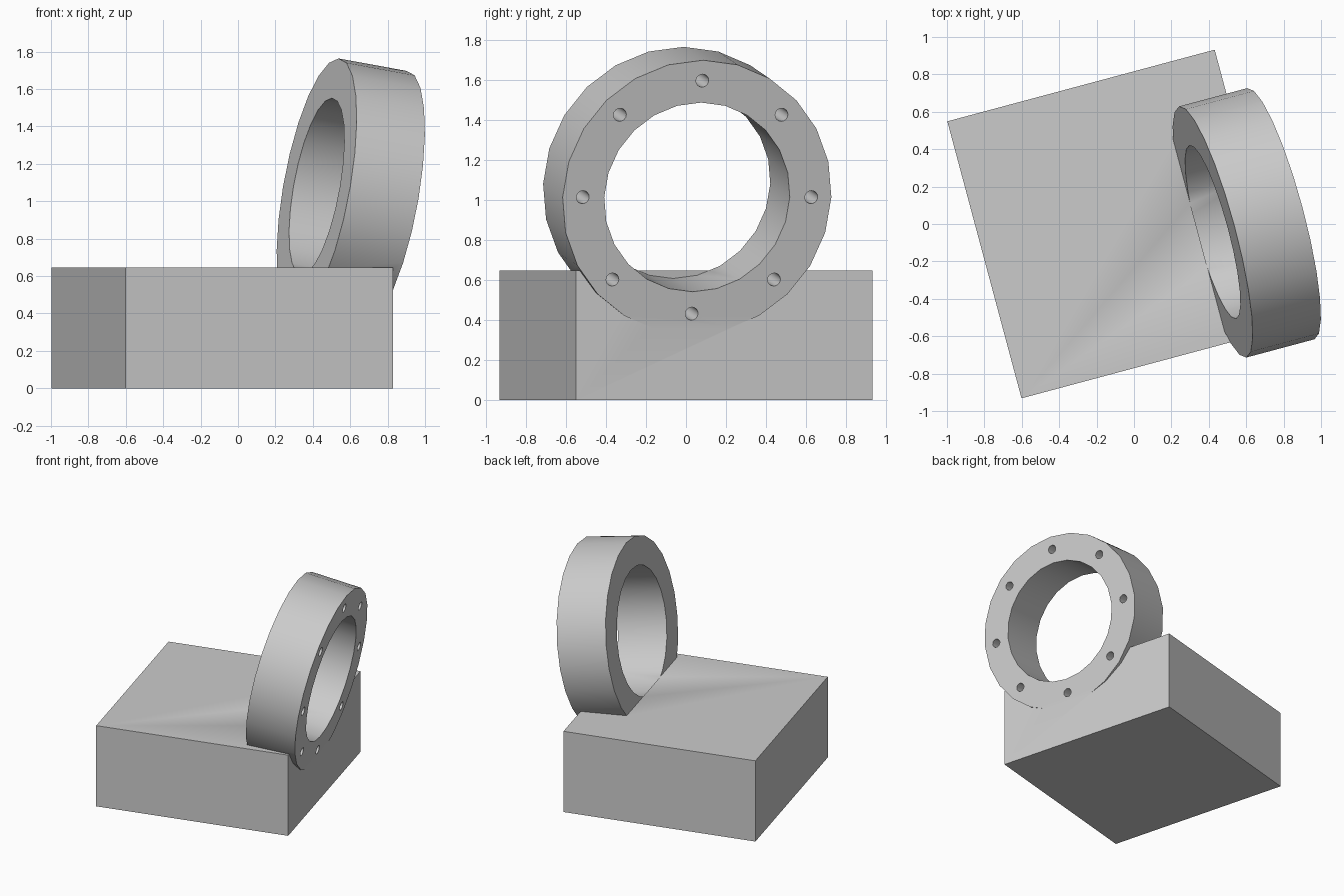
import bpy
from math import radians, sin, cos, tau
from mathutils import Vector, Matrix

default = bpy.data.objects.get("Cube")
if default:
    bpy.data.objects.remove(default, do_unlink=True)

grey = bpy.data.materials.new("plain_grey")
grey.use_nodes = True
grey.diffuse_color = (0.6, 0.6, 0.6, 1)
grey.node_tree.nodes["Principled BSDF"].inputs["Base Color"].default_value = (0.6, 0.6, 0.6, 1)

TURN, TILT = radians(15), radians(10)
WIDTH, OUTER, BORE = 0.383, 0.695, 0.48

# Frame on the ring's outer face: local z runs out along the axis, local x points up
frame = (Matrix.Translation((0.785, 0.055, 1.0125))
         @ Matrix.Rotation(TURN, 4, 'Z')
         @ Matrix.Rotation(radians(90) + TILT, 4, 'Y'))


def cylinder(name, radius, bottom, top, sides, offset=(0, 0)):
    """Cylinder along the ring axis, with a vertex on local x."""
    bpy.ops.mesh.primitive_cylinder_add(vertices=sides, radius=radius, depth=top - bottom)
    obj = bpy.context.object
    obj.name = name
    place = Matrix.Translation((offset[0], offset[1], (top + bottom) / 2))
    obj.matrix_world = frame @ place @ Matrix.Rotation(radians(90), 4, 'Z')
    return obj


def combine(target, tool, operation):
    """Apply a boolean and discard the tool."""
    tool.hide_render = True
    mod = target.modifiers.new(operation.title(), 'BOOLEAN')
    mod.operation, mod.solver, mod.object = operation, 'EXACT', tool
    bpy.context.view_layer.objects.active = target
    bpy.ops.object.modifier_apply(modifier=mod.name)
    bpy.data.objects.remove(tool, do_unlink=True)


# Base block
bpy.ops.mesh.primitive_cube_add(size=1, location=(-0.085, 0, 0.3225), rotation=(0, 0, TURN))
body = bpy.context.object
body.name = "block_with_flanged_ring"
body.scale = (1.48, 1.533, 0.645)
bpy.ops.object.transform_apply(location=False, rotation=False, scale=True)
body.data.materials.append(grey)

# Tilted ring sunk into the block, with its bore cut through both
combine(body, cylinder("ring_disc", OUTER, -WIDTH, 0, 24), 'UNION')
combine(body, cylinder("bore_cutter", BORE, -WIDTH, 0.1, 24), 'DIFFERENCE')

# Eight blind bolt holes in the outer face
for i in range(8):
    a = tau * i / 8
    spot = (0.591 * cos(a), 0.591 * sin(a))
    combine(body, cylinder("hole_cutter", 0.033, -0.2, 0.05, 16, spot), 'DIFFERENCE')

# Smooth curved walls, keep edges sharp
bpy.ops.object.select_all(action='DESELECT')
body.select_set(True)
bpy.context.view_layer.objects.active = body
bpy.ops.object.shade_smooth_by_angle(angle=radians(30))
